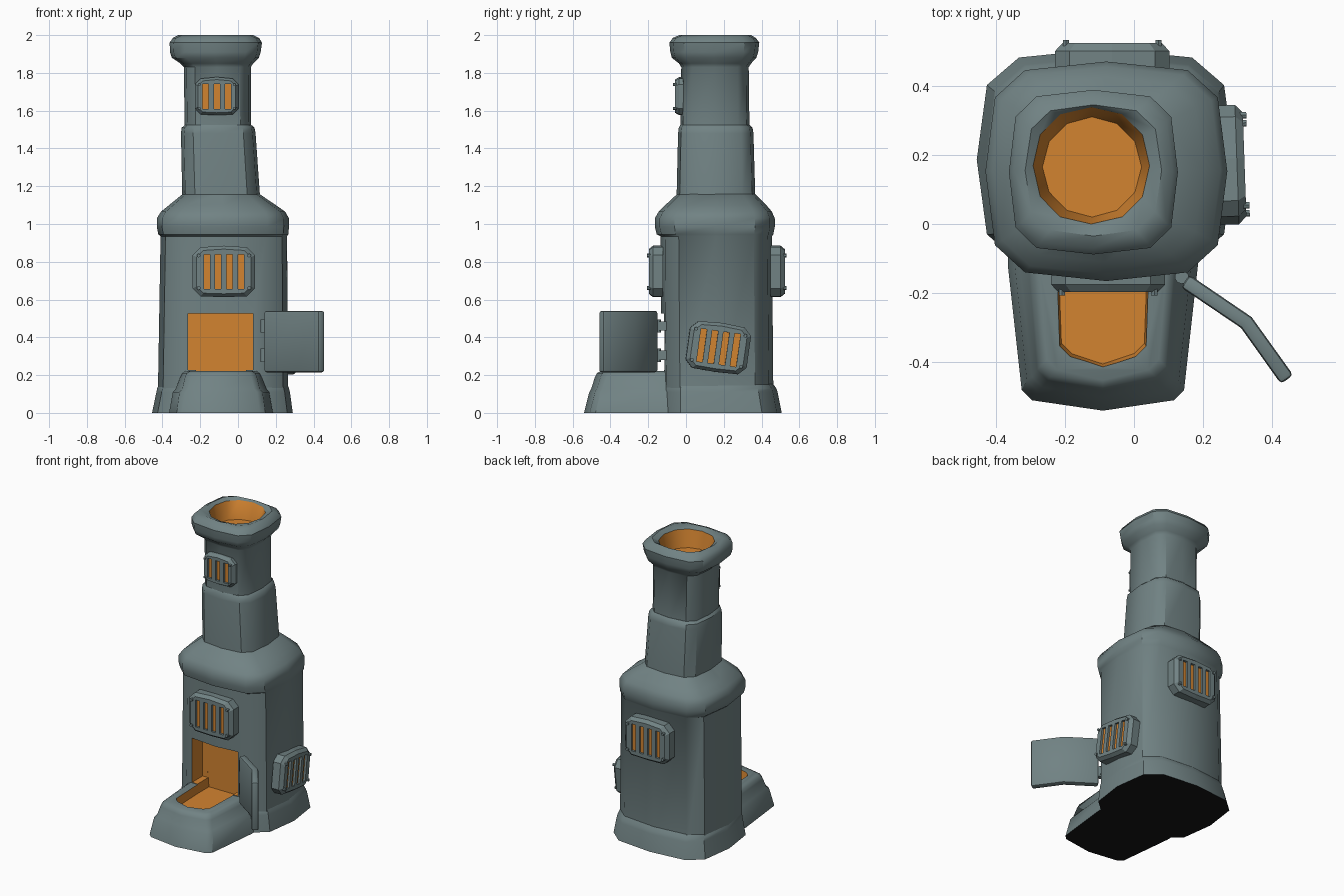
import bpy, bmesh, math
from mathutils import Matrix, Euler, Vector

if "Cube" in bpy.data.objects:
    bpy.data.objects.remove(bpy.data.objects["Cube"])


def material(name, rgb):
    m = bpy.data.materials.new(name)
    m.diffuse_color = (*rgb, 1)
    m.use_nodes = True
    m.node_tree.nodes["Principled BSDF"].inputs["Base Color"].default_value = m.diffuse_color
    return m


MATS = [material("grey_iron", (.165, .225, .23)),
        material("ember_orange", (.65, .23, .03)),
        material("underside_black", (.007, .007, .008))]
GREY, ORANGE, BLACK = 0, 1, 2


def finish(bm, name, matrix=None):
    bmesh.ops.recalc_face_normals(bm, faces=bm.faces[:])
    me = bpy.data.meshes.new(name)
    bm.to_mesh(me)
    bm.free()
    ob = bpy.data.objects.new(name, me)
    for m in MATS:
        me.materials.append(m)
    if matrix:
        ob.matrix_world = matrix
    bpy.context.collection.objects.link(ob)
    return ob


def activate(ob):
    bpy.ops.object.select_all(action='DESELECT')
    ob.select_set(True)
    bpy.context.view_layer.objects.active = ob


def smooth(ob, angle=38):
    activate(ob)
    bpy.ops.object.shade_smooth_by_angle(angle=math.radians(angle))


def cut(ob, cutter):
    cutter.hide_render = True
    activate(ob)
    mod = ob.modifiers.new("cut", 'BOOLEAN')
    mod.operation, mod.solver, mod.object = 'DIFFERENCE', 'EXACT', cutter
    bpy.ops.object.modifier_apply(modifier=mod.name)


def bevel(ob, width, segments=2):
    activate(ob)
    mod = ob.modifiers.new("bevel", 'BEVEL')
    mod.width, mod.segments = width, segments
    bpy.ops.object.modifier_apply(modifier=mod.name)


def loft(name, rings, bottom=GREY, orange_from=999, matrix=None):
    """Skin a stack of equal point rings and close both ends."""
    bm = bmesh.new()
    vs = [[bm.verts.new(p) for p in r] for r in rings]
    n = len(rings[0])
    for k in range(len(vs) - 1):
        for i in range(n):
            j = (i + 1) % n
            f = bm.faces.new((vs[k][i], vs[k][j], vs[k + 1][j], vs[k + 1][i]))
            f.material_index = ORANGE if k >= orange_from else GREY
    bm.faces.new(vs[0][::-1]).material_index = bottom
    bm.faces.new(vs[-1]).material_index = ORANGE if orange_from < 999 else GREY
    return finish(bm, name, matrix)


def ring(z, x0, x1, y0, y1, p=3.5):
    """Twelve-sided rounded square inside the given extents."""
    pts = []
    for i in range(12):
        a = math.tau * i / 12
        c, s = math.cos(a), math.sin(a)
        c = math.copysign(abs(c) ** (2 / p), c) if abs(c) > 1e-6 else 0
        s = math.copysign(abs(s) ** (2 / p), s) if abs(s) > 1e-6 else 0
        pts.append(((x0 + x1) / 2 + c * (x1 - x0) / 2,
                    (y0 + y1) / 2 + s * (y1 - y0) / 2, z))
    return pts


def tray_ring(z, wf, wb, yf, yb=.05, cx=-.09):
    """Trapezoid with chamfered, slightly pointed front."""
    return [(cx - wb, yb, z), (cx - wb, -.12, z), (cx - wf, yf + .06, z),
            (cx - wf + .03, yf + .03, z), (cx, yf, z), (cx + wf - .03, yf + .03, z),
            (cx + wf, yf + .06, z), (cx + wb, -.12, z), (cx + wb, yb, z)]


def box(bm, x0, x1, y0, y1, z0, z1):
    m = Matrix.Translation(((x0 + x1) / 2, (y0 + y1) / 2, (z0 + z1) / 2)) \
        @ Matrix.Diagonal((x1 - x0, y1 - y0, z1 - z0, 1))
    bmesh.ops.create_cube(bm, size=1, matrix=m)


# Skirt around the foot of the stove
skirt = loft("base_skirt", [ring(0, -.455, .29, -.135, .507),
                            ring(.11, -.432, .275, -.13, .485),
                            ring(.13, -.428, .27, -.128, .478),
                            ring(.155, -.415, .26, -.115, .46)], bottom=BLACK)
smooth(skirt)

# Ash tray foot in front
tray = loft("ash_tray", [tray_ring(0, .235, .275, -.54), tray_ring(.11, .22, .255, -.512),
                         tray_ring(.128, .205, .24, -.502), tray_ring(.19, .19, .215, -.482),
                         tray_ring(.21, .182, .205, -.472), tray_ring(.222, .162, .185, -.452)],
            bottom=BLACK)

# Main drum with collar and shoulder
drum = loft("stove_body", [ring(.05, -.425, .265, -.128, .463), ring(.935, -.41, .26, -.135, .455),
                           ring(.945, -.422, .266, -.155, .462), ring(.985, -.43, .27, -.165, .47),
                           ring(1.03, -.43, .27, -.165, .47), ring(1.065, -.408, .25, -.145, .455),
                           ring(1.1, -.365, .2, -.11, .425), ring(1.165, -.285, .105, -.04, .36)])

# Cutters: firebox mouth and tray recess, both leave orange faces
bm = bmesh.new()
box(bm, -.265, .08, -.3, .0, .226, .525)
for f in bm.faces:
    f.material_index = ORANGE
mouth = finish(bm, "mouth_cutter")
recess = loft("recess_cutter", [tray_ring(.165, .12, .128, -.405, .001),
                                tray_ring(.3, .132, .14, -.425, .001)],
              bottom=ORANGE, orange_from=0)
for ob, cutter in ((drum, mouth), (drum, recess), (tray, recess)):
    cut(ob, cutter)
for c in (mouth, recess):
    bpy.data.objects.remove(c)
smooth(drum)
smooth(tray)

# Chimney: lower sleeve, upper pipe with flared hollow rim
smooth(loft("chimney_lower", [ring(1.14, -.295, .117, -.05, .367), ring(1.48, -.302, .093, -.042, .357),
                              ring(1.51, -.298, .087, -.038, .352), ring(1.525, -.28, .07, -.03, .337)]))
smooth(loft("chimney_upper", [ring(1.5, -.282, .07, -.03, .336), ring(1.83, -.287, .068, -.025, .332),
                              ring(1.85, -.305, .08, -.037, .345), ring(1.88, -.35, .11, -.075, .372),
                              ring(1.91, -.36, .12, -.083, .382), ring(1.96, -.362, .127, -.088, .388),
                              ring(1.985, -.345, .112, -.07, .37), ring(2.0, -.315, .08, -.035, .345, 3),
                              ring(1.985, -.292, .045, .0, .338, 2.2),
                              ring(1.87, -.265, .022, .02, .31, 2)], orange_from=8))


def grate(name, loc, w, h, slots, depth=.075, rot=(0, 0, 0)):
    """Bolted vent plate facing local -y with recessed glowing slots."""
    mx = Matrix.Translation(loc) @ Euler([math.radians(a) for a in rot]).to_matrix().to_4x4()
    c, a, b = .16 * h, w / 2, h / 2
    outline = [(-a, -b + c), (-a + c, -b), (0, -b - .004), (a - c, -b), (a, -b + c),
               (a, b - c), (a - c, b), (0, b + .008), (-a + c, b), (-a, b - c)]
    plate = loft(name, [[(x * s, -y, z * s) for x, z in outline]
                        for y, s in ((0, 1), (depth - .022, 1), (depth, .87))], matrix=mx)
    bm = bmesh.new()
    for i in range(slots):
        x = (i - (slots - 1) / 2) * .06
        box(bm, x - .016, x + .016, -depth - .03, -depth + .015, -.35 * h, .35 * h)
    for f in bm.faces:      # only the slot floor glows
        f.normal_update()
        f.material_index = ORANGE if f.normal.y > .5 else GREY
    cutter = finish(bm, name + "_cutter", mx)
    bpy.context.view_layer.update()
    cut(plate, cutter)
    bpy.data.objects.remove(cutter)
    bm = bmesh.new()
    for sx in (-1, 1):
        for sz in (-1, 1):
            m = Matrix.Translation((sx * .405 * w, -depth + .005, sz * .33 * h)) \
                @ Matrix.Rotation(math.pi / 2, 4, 'X')
            bmesh.ops.create_cone(bm, cap_ends=True, segments=6, radius1=.04 * h,
                                  radius2=.04 * h, depth=.03, matrix=m)
    finish(bm, name + "_bolts", mx)


# Vent grates on the front, back, right side and chimney
grate("front_grate", (-.075, -.122, .747), .33, .26, 4)
grate("back_grate", (-.063, .448, .747), .33, .26, 4, rot=(0, 0, 180))
grate("side_grate", (.245, .17, .345), .325, .25, 4, rot=(0, 8, 92))
grate("chimney_grate", (-.112, -.005, 1.675), .23, .19, 3, depth=.053)

# Open door: bent thick plate
path = [Vector(p) for p in ((.148, -.165), (.325, -.285), (.443, -.45))]
d1, d2 = (path[1] - path[0]).normalized(), (path[2] - path[1]).normalized()
offs = [Vector((-d.y, d.x)) * .022 for d in (d1, (d1 + d2).normalized(), d2)]
plan = [p - o for p, o in zip(path, offs)] + [p + o for p, o in zip(path[::-1], offs[::-1])]
door = loft("door", [[(p.x, p.y, z) for p in plan] for z in (.215, .54)])
bevel(door, .012)
smooth(door)

# Door hinges
for i, z in enumerate((.305, .46)):
    bm = bmesh.new()
    bmesh.ops.create_cone(bm, cap_ends=True, segments=10, radius1=.02, radius2=.02,
                          depth=.07, matrix=Matrix.Translation((.138, -.153, z)))
    box(bm, .12, .156, -.15, -.1, z - .025, z + .025)
    smooth(finish(bm, f"hinge_{i + 1}"))
